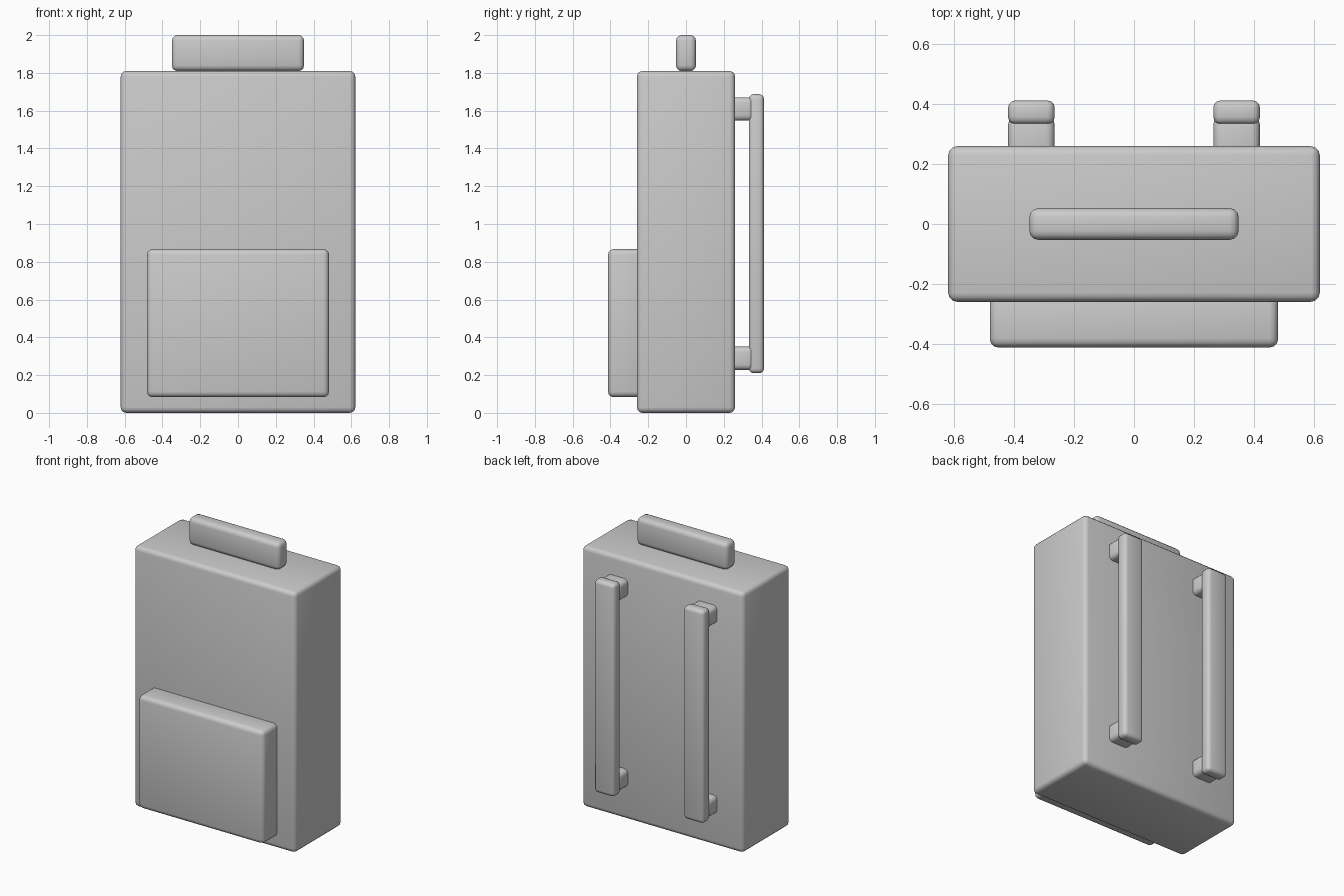
import bpy

if "Cube" in bpy.data.objects:
    bpy.data.objects.remove(bpy.data.objects["Cube"])


def rounded_box(name, lo, hi, radius):
    """Box between two corners with softened edges."""
    centre = [(a + b) / 2 for a, b in zip(lo, hi)]
    bpy.ops.mesh.primitive_cube_add(size=1, location=centre)
    ob = bpy.context.object
    ob.name = name
    ob.scale = [b - a for a, b in zip(lo, hi)]
    bpy.ops.object.transform_apply(location=False, rotation=False, scale=True)
    mod = ob.modifiers.new("soft_edges", "BEVEL")
    mod.width = radius
    mod.segments = 3
    bpy.ops.object.modifier_apply(modifier=mod.name)
    bpy.ops.object.shade_smooth_by_angle()
    return ob


# main bag, front pocket and grab handle
rounded_box("bag_body", (-0.621, -0.26, 0), (0.621, 0.26, 1.81), 0.03)
rounded_box("front_pocket", (-0.482, -0.413, 0.083), (0.482, -0.225, 0.867), 0.03)
rounded_box("top_handle", (-0.35, -0.053, 1.81), (0.35, 0.053, 2.0), 0.03)

# shoulder straps with their upper and lower mounts
for side, x in (("left", -0.343), ("right", 0.343)):
    x0, x1 = x - 0.078, x + 0.078
    rounded_box(f"{side}_strap", (x0, 0.333, 0.21), (x1, 0.413, 1.687), 0.025)
    for level, z in (("lower", 0.289), ("upper", 1.609)):
        rounded_box(f"{side}_{level}_mount", (x0, 0.2, z - 0.062),
                    (x1, 0.36, z + 0.062), 0.028)
